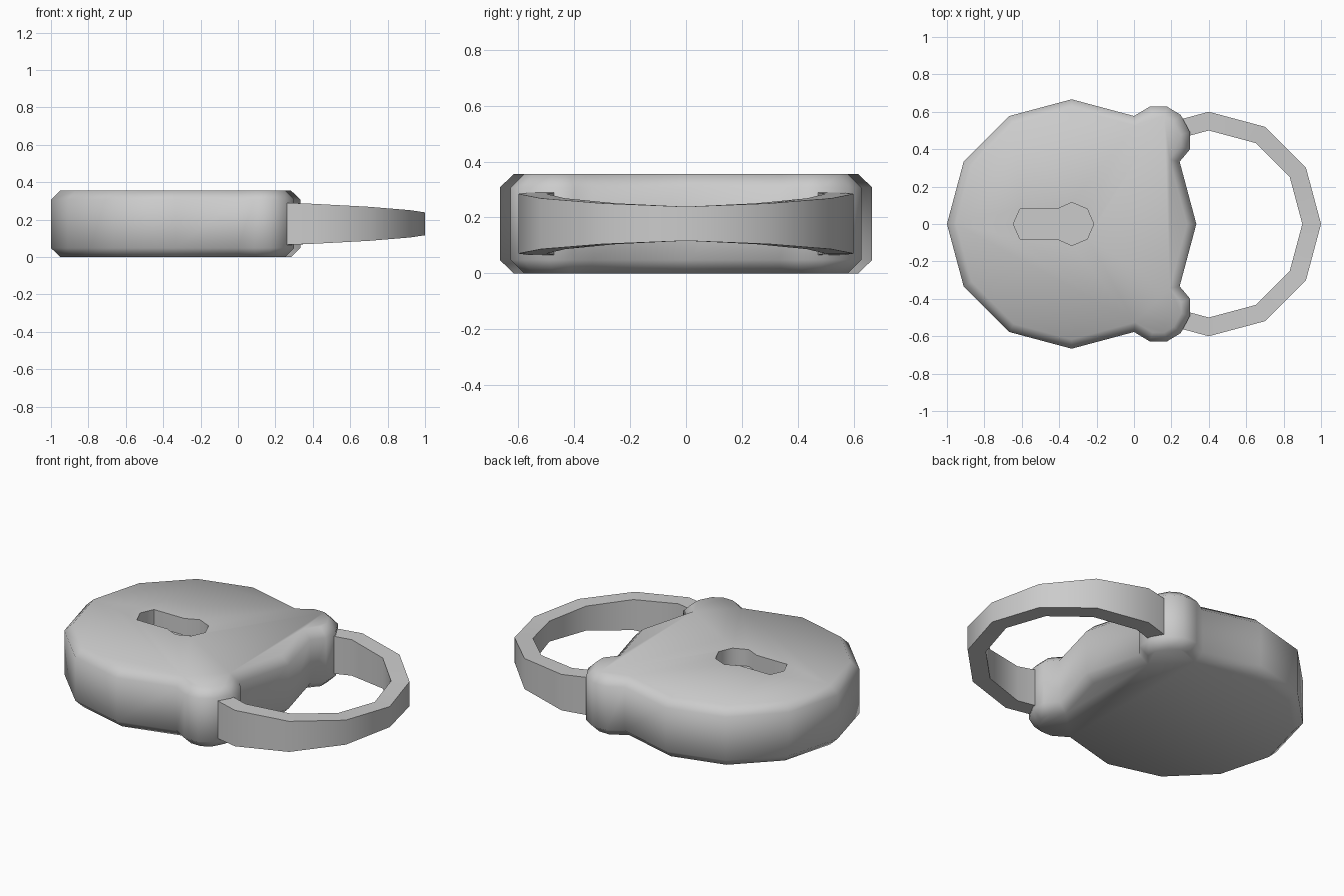
import bpy, bmesh
from math import cos, sin, radians

if "Cube" in bpy.data.objects:
    bpy.data.objects.remove(bpy.data.objects["Cube"])

H = 0.355      # body thickness
CH = 0.048     # chamfer size


def mirrored(half):
    """Close a half outline (y >= 0, ends on y = 0) by mirroring it in y."""
    return half + [(x, -y) for x, y in reversed(half) if y > 1e-6]


def prism(name, outline, z0, z1, chamfer=0):
    bm = bmesh.new()
    base = bm.faces.new([bm.verts.new((x, y, z0)) for x, y in outline])
    ext = bmesh.ops.extrude_face_region(bm, geom=[base], use_keep_orig=True)
    top = [v for v in ext["geom"] if isinstance(v, bmesh.types.BMVert)]
    bmesh.ops.translate(bm, verts=top, vec=(0, 0, z1 - z0))
    bmesh.ops.recalc_face_normals(bm, faces=bm.faces)
    if chamfer:
        rims = [e for e in bm.edges
                if abs(e.verts[0].co.z - e.verts[1].co.z) < 1e-5]
        bmesh.ops.bevel(bm, geom=rims, offset=chamfer, segments=1,
                        affect='EDGES', clamp_overlap=False)
    return finish(name, bm)


def finish(name, bm):
    bmesh.ops.recalc_face_normals(bm, faces=bm.faces)
    me = bpy.data.meshes.new(name)
    bm.to_mesh(me)
    bm.free()
    ob = bpy.data.objects.new(name, me)
    bpy.context.collection.objects.link(ob)
    return ob


def activate(ob):
    bpy.ops.object.select_all(action='DESELECT')
    ob.select_set(True)
    bpy.context.view_layer.objects.active = ob


# lock body: twelve-sided disc with two rounded shackle lugs
R, CX = 2 / 3, -1 / 3
disc = [(CX + R * cos(radians(a)), R * sin(radians(a))) for a in range(0, 181, 30)]
lug = [(0.30, 0.40), (0.30, 0.49), (0.25, 0.583), (0.176, 0.628), (0.085, 0.628)]
disc[-1] = (-1.0, 0.0)
body = prism("lock_body", mirrored(disc[:2] + lug + disc[2:]), 0, H, CH)

# keyhole recess
keyhole = [(-0.215, 0), (-0.25, 0.08), (-0.333, 0.115), (-0.41, 0.08),
           (-0.61, 0.08), (-0.645, 0)]
cutter = prism("keyhole_cutter", mirrored(keyhole), H - 0.1, H + 0.1)
mod = body.modifiers.new("keyhole", 'BOOLEAN')
mod.operation = 'DIFFERENCE'
mod.solver = 'EXACT'
mod.object = cutter
activate(body)
bpy.ops.object.modifier_apply(modifier=mod.name)
bpy.data.objects.remove(cutter)
bpy.ops.object.shade_smooth_by_angle(angle=radians(50))

# shackle: half ring that gets thinner towards its far end
half_height = {0: 0.061, 30: 0.073, 60: 0.091, 90: 0.107, 120: 0.118}
bm = bmesh.new()
rings = []
for a in range(-120, 121, 30):
    c, s, h = cos(radians(a)), sin(radians(a)), half_height[abs(a)]
    rings.append([bm.verts.new((0.4 + r * c, r * s, H / 2 + z))
                  for r, z in ((0.6, -h), (0.6, h), (0.5, h), (0.5, -h))])
for p, q in zip(rings, rings[1:]):
    for i in range(4):
        j = (i + 1) % 4
        bm.faces.new((p[i], p[j], q[j], q[i]))
bm.faces.new(rings[0])
bm.faces.new(rings[-1])
shackle = finish("shackle", bm)
activate(shackle)
bpy.ops.object.shade_smooth_by_angle(angle=radians(40))
